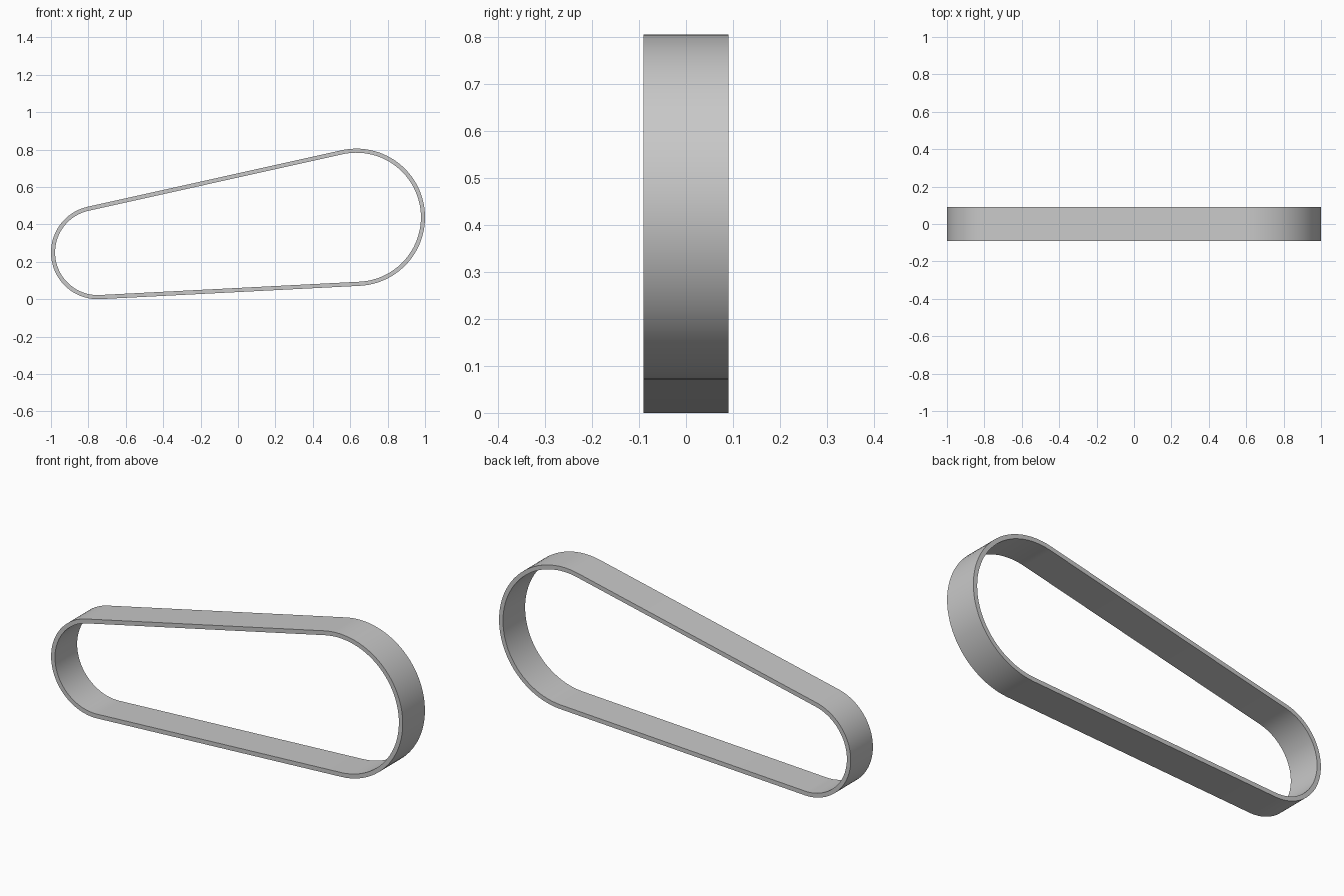
import bpy, bmesh, math

cube = bpy.data.objects.get("Cube")
if cube:
    bpy.data.objects.remove(cube)

# Pulley circles the belt wraps around: centre x, centre z, outer radius
SMALL = (-0.75, 0.25, 0.25)
LARGE = (0.633, 0.438, 0.367)
HALF_WIDTH = 0.09
THICKNESS = 0.022
SEGMENTS = 48

# Angles of the two straight runs, tangent to both circles
dx, dz = LARGE[0] - SMALL[0], LARGE[1] - SMALL[1]
tilt = math.atan2(dz, dx)
spread = math.asin((LARGE[2] - SMALL[2]) / math.hypot(dx, dz))
top_angle = math.pi / 2 + tilt + spread
bottom_angle = -math.pi / 2 + tilt - spread


def arc(circle, start, end, inset):
    cx, cz, r = circle
    angles = [start + (end - start) * i / SEGMENTS for i in range(SEGMENTS + 1)]
    return [(cx + (r - inset) * math.cos(a), cz + (r - inset) * math.sin(a))
            for a in angles]


def outline(inset):
    return (arc(LARGE, bottom_angle, top_angle, inset)
            + arc(SMALL, top_angle, bottom_angle + 2 * math.pi, inset))


# Closed belt: four matching loops joined into a rectangular section
bm = bmesh.new()
loops = []
for inset, y in ((0, -HALF_WIDTH), (0, HALF_WIDTH),
                 (THICKNESS, HALF_WIDTH), (THICKNESS, -HALF_WIDTH)):
    loops.append([bm.verts.new((x, y, z)) for x, z in outline(inset)])
count = len(loops[0])
for k in range(4):
    a, b = loops[k], loops[(k + 1) % 4]
    for i in range(count):
        j = (i + 1) % count
        bm.faces.new((a[i], a[j], b[j], b[i]))
bmesh.ops.recalc_face_normals(bm, faces=bm.faces)
mesh = bpy.data.meshes.new("belt")
bm.to_mesh(mesh)
bm.free()
belt = bpy.data.objects.new("belt", mesh)
bpy.context.collection.objects.link(belt)

# Plain grey
grey = bpy.data.materials.new("grey")
grey.use_nodes = True
color = (0.58, 0.58, 0.58, 1)
grey.diffuse_color = color
grey.node_tree.nodes["Principled BSDF"].inputs["Base Color"].default_value = color
mesh.materials.append(grey)

# Smooth bends with crisp rims
bpy.ops.object.select_all(action="DESELECT")
belt.select_set(True)
bpy.context.view_layer.objects.active = belt
bpy.ops.object.shade_smooth_by_angle(angle=math.radians(30))
